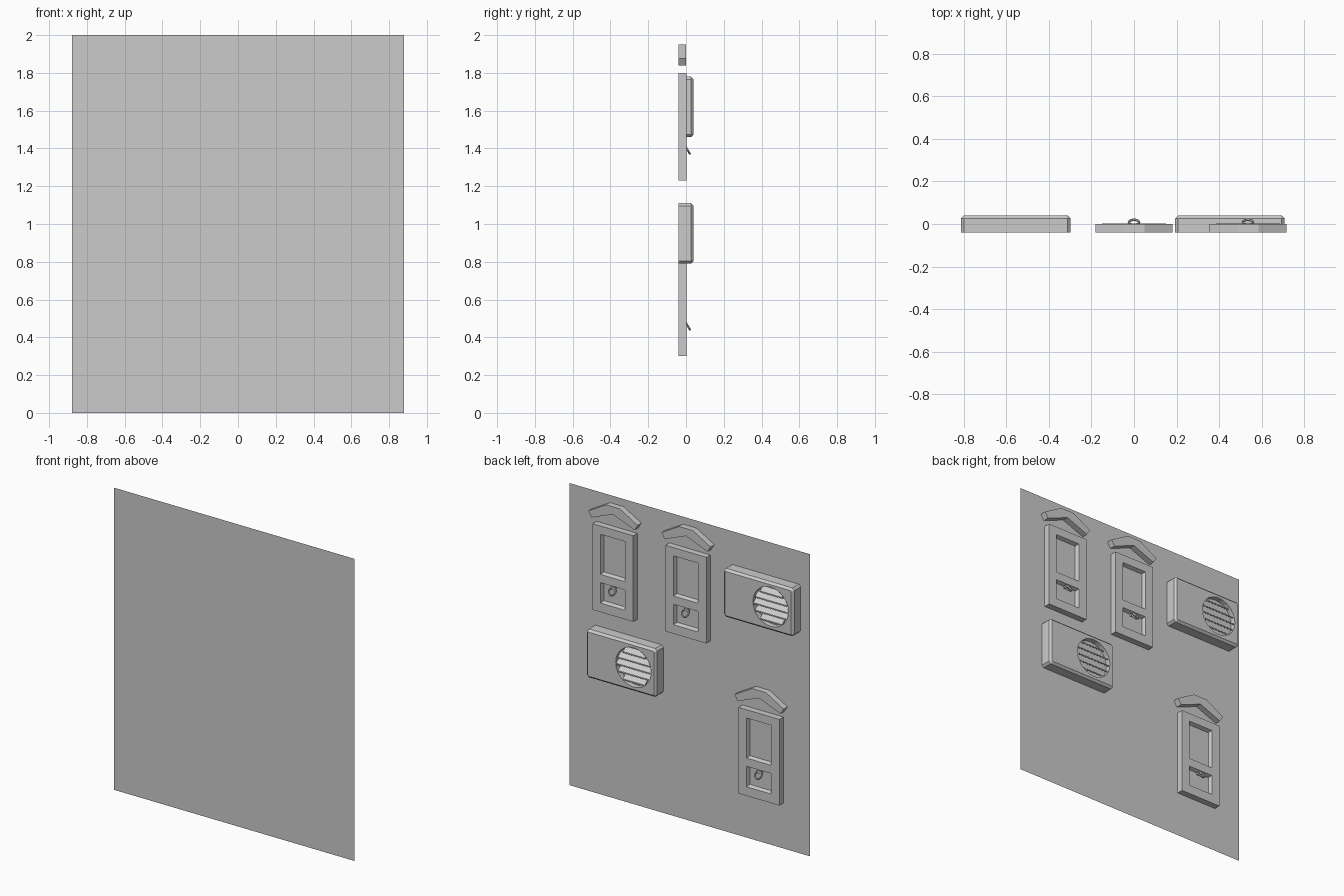
import bpy, bmesh, math
from mathutils import Vector

if "Cube" in bpy.data.objects:
    bpy.data.objects.remove(bpy.data.objects["Cube"])

BACK = -0.04


def finish(bm, name, loc=(0, 0, 0), recalc=True):
    if recalc:
        bmesh.ops.recalc_face_normals(bm, faces=bm.faces)
    me = bpy.data.meshes.new(name)
    bm.to_mesh(me)
    bm.free()
    ob = bpy.data.objects.new(name, me)
    ob.location = loc
    bpy.context.collection.objects.link(ob)
    return ob


def ring(bm, pts, y):
    return [bm.verts.new((x, y, z)) for x, z in pts]


def bridge(bm, a, b):
    n = len(a)
    for i in range(n):
        bm.faces.new((a[i], a[(i + 1) % n], b[(i + 1) % n], b[i]))


def prism(name, pts, y0, y1, loc):
    bm = bmesh.new()
    a, b = ring(bm, pts, y0), ring(bm, pts, y1)
    bm.faces.new(a)
    bm.faces.new(b[::-1])
    bridge(bm, a, b)
    return finish(bm, name, loc)


def panel_door(x, z):
    # slab with two sunken, chamfered panels on its front
    bm = bmesh.new()
    xs = [-0.15, -0.09, 0.09, 0.15]
    zs = [0, 0.06, 0.195, 0.25, 0.515, 0.57]
    g = [[bm.verts.new((px, 0.002, pz)) for pz in zs] for px in xs]
    panels = []
    for i in range(3):
        for j in range(5):
            f = bm.faces.new((g[i][j], g[i][j + 1], g[i + 1][j + 1], g[i + 1][j]))
            if i == 1 and j in (1, 3):
                panels.append(f)
    edges = [e for e in bm.edges if e.is_boundary]
    new = bmesh.ops.extrude_edge_only(bm, edges=edges)["geom"]
    for v in new:
        if isinstance(v, bmesh.types.BMVert):
            v.co.y = BACK
    bm.normal_update()
    bmesh.ops.inset_individual(bm, faces=panels, thickness=0.013, depth=0)
    for f in panels:
        for v in f.verts:
            v.co.y = -0.022
    finish(bm, "panel_door", (x, 0, z))

    # chevron hood above the door
    half = [(0.05, 0.72), (0.18, 0.646), (0.157, 0.608)]
    pts = half + [(0, 0.67)] + [(-a, b) for a, b in reversed(half)]
    prism("door_hood", pts, BACK, 0, (x, 0, z))

    # hanging ring
    bpy.ops.mesh.primitive_torus_add(
        major_segments=12, minor_segments=6, major_radius=0.024, minor_radius=0.006,
        location=(x, 0.008, z + 0.163), rotation=(math.radians(120), 0, 0))
    bpy.context.object.name = "door_ring"
    # ring mount
    prism("ring_mount", [(-0.012, 0.172), (0.012, 0.172), (0.012, 0.19), (-0.012, 0.19)],
          -0.022, 0.002, (x, 0, z))


def vent_box(x, z):
    w, h, c, r, off = 0.257, 0.16, 0.014, 0.13, -0.093

    def outline(w, h, c):
        return [(w - c, h), (w, h - c), (w, c - h), (w - c, -h),
                (c - w, -h), (-w, c - h), (-w, h - c), (c - w, h)]

    # chamfered casing with a round opening
    bm = bmesh.new()
    a = ring(bm, outline(w, h, c), BACK)
    b = ring(bm, outline(w, h, c), 0.026)
    f = ring(bm, outline(w - c, h - c, 0.006), 0.04)
    bm.faces.new(a)
    bridge(bm, a, b)
    bridge(bm, b, f)
    circ = [(off + r * math.cos(t * math.tau / 24), r * math.sin(t * math.tau / 24))
            for t in range(24)]
    hole, floor = ring(bm, circ, 0.04), ring(bm, circ, 0.005)
    bridge(bm, hole, floor)
    bm.faces.new(floor)
    rim = [bm.edges.get((l[i], l[(i + 1) % len(l)])) for l in (f, hole) for i in range(len(l))]
    bmesh.ops.triangle_fill(bm, edges=rim, use_beauty=True, normal=Vector((0, 1, 0)))
    # merge the fill triangles into clean flat faces
    bmesh.ops.dissolve_limit(bm, angle_limit=0.01, verts=[], edges=[
        e for e in bm.edges if all(abs(v.co.y - 0.04) < 1e-5 for v in e.verts)])
    finish(bm, "vent_box", (x, 0, z))

    # sloping louvre slats trimmed to the circle
    for i in range(-2, 3):
        zc = i * 0.045
        hw = math.sqrt(r * r - (abs(zc) + 0.012) ** 2)
        bm = bmesh.new()
        prof = [(0.006, zc + 0.016), (0.036, zc - 0.008), (0.036, zc - 0.016), (0.006, zc + 0.006)]
        l = [bm.verts.new((off - hw, y, q)) for y, q in prof]
        m = [bm.verts.new((off + hw, y, q)) for y, q in prof]
        bm.faces.new(l)
        bm.faces.new(m[::-1])
        bridge(bm, l, m)
        finish(bm, "louvre_slat", (x, 0, z))


# backing wall
bm = bmesh.new()
bm.faces.new(ring(bm, [(-0.88, 0), (-0.88, 2), (0.88, 2), (0.88, 0)], BACK))
finish(bm, "wall", recalc=False)

for x, z in ((0.535, 1.23), (0, 1.23), (-0.535, 0.30)):
    panel_door(x, z)
for x, z in ((-0.555, 1.62), (0.45, 0.95)):
    vent_box(x, z)
